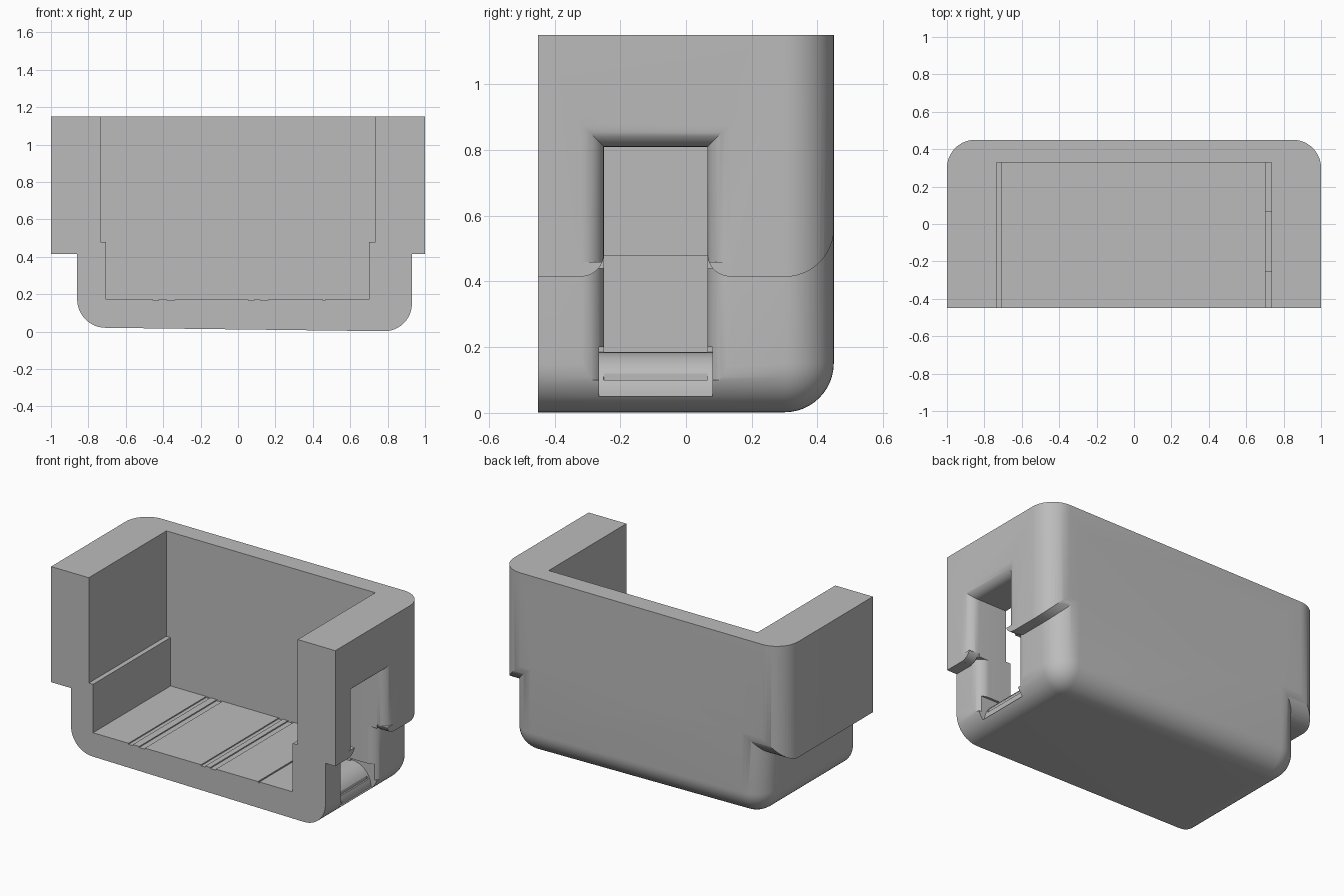
import bpy, bmesh, math

cube = bpy.data.objects.get("Cube")
if cube:
    bpy.data.objects.remove(cube, do_unlink=True)

grey = bpy.data.materials.new("light grey plastic")
grey.use_nodes = True
grey.diffuse_color = (0.5, 0.5, 0.5, 1)
for node in grey.node_tree.nodes:
    if node.type == 'BSDF_PRINCIPLED':
        node.inputs["Base Color"].default_value = (0.5, 0.5, 0.5, 1)


def finish(name, bm):
    bmesh.ops.recalc_face_normals(bm, faces=bm.faces)
    mesh = bpy.data.meshes.new(name)
    bm.to_mesh(mesh)
    bm.free()
    mesh.materials.append(grey)
    obj = bpy.data.objects.new(name, mesh)
    bpy.context.collection.objects.link(obj)
    return obj


def loft(name, rings):
    """Skin a list of equal-length rings and cap both ends."""
    bm = bmesh.new()
    loops = [[bm.verts.new(p) for p in ring] for ring in rings]
    n = len(loops[0])
    for a, b in zip(loops, loops[1:]):
        for i in range(n):
            j = (i + 1) % n
            bm.faces.new((a[i], a[j], b[j], b[i]))
    bm.faces.new(loops[0])
    bm.faces.new(loops[-1])
    return finish(name, bm)


def prism(name, pts, axis, lo, hi):
    """Extrude a 2D outline along the given axis."""
    place = {'x': lambda u, v, t: (t, u, v),
             'y': lambda u, v, t: (u, t, v),
             'z': lambda u, v, t: (u, v, t)}[axis]
    return loft(name, [[place(u, v, t) for u, v in pts] for t in (lo, hi)])


def rect(u0, v0, u1, v1):
    return [(u0, v0), (u1, v0), (u1, v1), (u0, v1)]


def arc(cu, cv, r, a0, a1, n=12):
    angles = [math.radians(a0 + (a1 - a0) * i / n) for i in range(n + 1)]
    return [(cu + r * math.cos(a), cv + r * math.sin(a)) for a in angles]


def combine(target, tool, operation):
    mod = target.modifiers.new("combine", 'BOOLEAN')
    mod.object, mod.operation, mod.solver = tool, operation, 'EXACT'
    bpy.context.view_layer.objects.active = target
    bpy.ops.object.modifier_apply(modifier=mod.name)
    bpy.data.objects.remove(tool, do_unlink=True)


R = 0.15                      # outer corner radius
Y0, Y1 = -0.45, 0.45          # open front, closed back
STEP, TOP = 0.415, 1.15       # underside and top of the wide rim
H0, H1 = -0.25, 0.065         # side opening, front to back
HB, HT = 0.185, 0.81          # side opening, bottom and top
F = 0.07                      # rounding around the opening

# Lower shell: slightly sloping base, rounded bottom and back edges
housing = prism("housing", [(-0.86, 0.022), (0.93, 0), (0.93, 1), (-0.86, 1)], 'y', Y0, Y1)
bm = bmesh.new()
bm.from_mesh(housing.data)
edges = [e for e in bm.edges
         if any(v.co.y > 0 for v in e.verts) and any(v.co.z < 0.5 for v in e.verts)]
bmesh.ops.bevel(bm, geom=edges, offset=R, segments=12, profile=0.5, affect='EDGES')
bm.to_mesh(housing.data)
bm.free()

# Wide rim: rounded plan, underside curving up towards the back
plan = [(-1, Y0), (1, Y0)] + arc(1 - R, Y1 - R, R, 0, 90) + arc(R - 1, Y1 - R, R, 90, 180)
rim = prism("rim", plan, 'z', 0.2, TOP)
side = [(-0.7, STEP)] + arc(Y1 - R, STEP + R, R + 0.001, -90, 0) + [(Y1 + 0.001, 1.3), (-0.7, 1.3)]
combine(rim, prism("rim_side", side, 'x', -1.2, 1.2), 'INTERSECT')
combine(housing, rim, 'UNION')

# Cavity, narrower below the inner ledge
combine(housing, prism("cavity_top", rect(-0.735, 0.48, 0.735, 1.4), 'y', -0.6, 0.33), 'DIFFERENCE')
combine(housing, prism("cavity_bottom", rect(-0.705, 0.172, 0.7, 0.6), 'y', -0.6, 0.33), 'DIFFERENCE')

# Shallow floor grooves
for x, w in ((-0.44, 0.03), (-0.36, 0.04), (0.07, 0.03), (0.14, 0.04), (0.46, 0.01)):
    groove = prism("groove", rect(x - w / 2, 0.165, x + w / 2, 0.3), 'y', -0.6, 0.329)
    combine(housing, groove, 'DIFFERENCE')

# Opening through one side wall
combine(housing, prism("opening", rect(H0, HB, H1, HT), 'x', 0.5, 1.2), 'DIFFERENCE')

# Rounded outer edge of the opening in the rim
rings = []
for i in range(9):
    a = math.pi / 2 * i / 8
    d, x = F * (1 - math.cos(a)), 1 - F + F * math.sin(a)
    rings.append([(x, y, z) for y, z in rect(H0 - d, 0.46, H1 + d, HT + d)])
rings.append([(1.2, y, z) for _, y, z in rings[-1]])
combine(housing, loft("rim_flare", rings), 'DIFFERENCE')

# Rim underside curving up into the opening
notch = ([(H0 - F, 0.38)] + arc(H0 - F, STEP + F, F, -90, 0)
         + arc(H1 + F, STEP + F, F, 180, 270) + [(H1 + F, 0.38)])
combine(housing, prism("rim_notch", notch, 'x', 0.931, 1.2), 'DIFFERENCE')

# Rounded outer edge of the opening in the lower shell
xo = 0.93
flare = (arc(xo - F, H0 - F, F, 90, 0) + [(xo + 0.005, H0 - F), (xo + 0.005, H1 + F)]
         + arc(xo - F, H1 + F, F, 0, -90))
combine(housing, prism("shell_flare", flare, 'z', 0.1, 0.44), 'DIFFERENCE')

# Rounded sill rolling outwards below the opening
sill = arc(0.745, 0.05, 0.135, 90, 0) + [(1.2, 0.05), (1.2, 0.2), (0.745, 0.2)]
combine(housing, prism("sill", sill, 'y', H0 - 0.015, H1 + 0.015), 'DIFFERENCE')

# Smooth the curves, keep the corners crisp
bpy.ops.object.select_all(action='DESELECT')
housing.select_set(True)
bpy.context.view_layer.objects.active = housing
bpy.ops.object.shade_smooth_by_angle(angle=math.radians(30))
